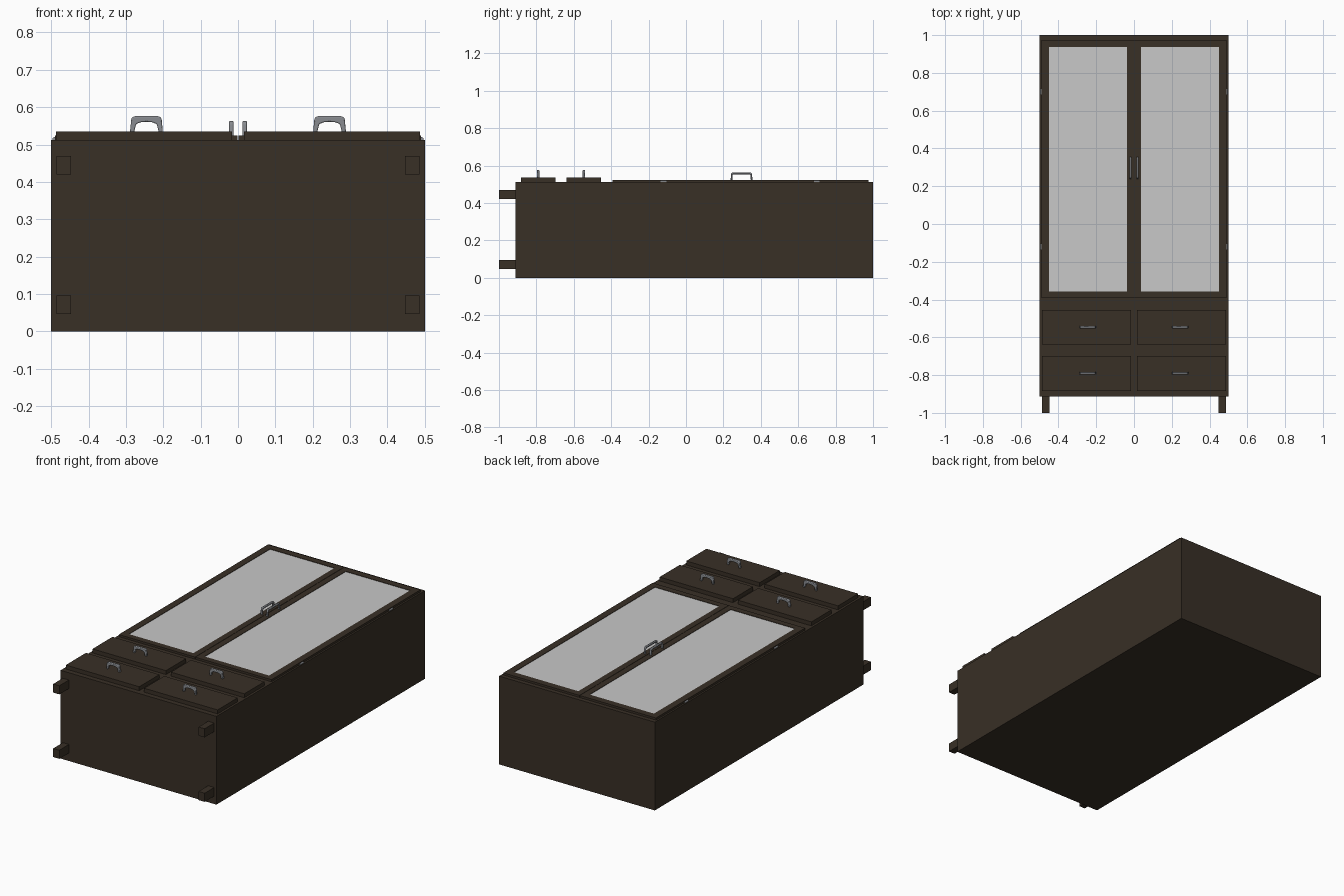
import bpy, bmesh, math
from mathutils import Vector

if "Cube" in bpy.data.objects:
    bpy.data.objects.remove(bpy.data.objects["Cube"])


def material(name, rgb):
    m = bpy.data.materials.new(name)
    m.diffuse_color = (*rgb, 1)
    m.use_nodes = True
    m.node_tree.nodes["Principled BSDF"].inputs["Base Color"].default_value = m.diffuse_color
    return m


WOOD = material("dark_brown_wood", (0.040, 0.029, 0.019))
GLASS = material("pale_grey_glass", (0.58, 0.58, 0.58))
METAL = material("grey_metal", (0.25, 0.26, 0.28))


def finish(bm, name, mat):
    bmesh.ops.recalc_face_normals(bm, faces=bm.faces)
    me = bpy.data.meshes.new(name)
    bm.to_mesh(me)
    bm.free()
    me.materials.append(mat)
    ob = bpy.data.objects.new(name, me)
    bpy.context.collection.objects.link(ob)
    return ob


def box(name, x, y, z, mat):
    bm = bmesh.new()
    bmesh.ops.create_cube(bm, size=1)
    for v in bm.verts:
        v.co = Vector([(a + b) / 2 + c * abs(b - a) for (a, b), c in zip((x, y, z), v.co)])
    return finish(bm, name, mat)


def frame(name, x, y, z, hx, hy, mat):
    """Rectangular frame: outer limits x, y and opening limits hx, hy."""
    bm = bmesh.new()
    rect = lambda a, b, h: [bm.verts.new(p) for p in
                            ((a[0], b[0], h), (a[1], b[0], h), (a[1], b[1], h), (a[0], b[1], h))]
    outer, inner = rect(x, y, z[0]), rect(hx, hy, z[0])
    for i in range(4):
        j = (i + 1) % 4
        bm.faces.new((outer[i], outer[j], inner[j], inner[i]))
    ext = bmesh.ops.extrude_face_region(bm, geom=bm.faces[:])
    for v in ext["geom"]:
        if isinstance(v, bmesh.types.BMVert):
            v.co.z = z[1]
    return finish(bm, name, mat)


def arc(cx, cy, r, a0, a1, n=5):
    return [(cx + r * math.cos(math.radians(a0 + (a1 - a0) * i / n)),
             cy + r * math.sin(math.radians(a0 + (a1 - a0) * i / n))) for i in range(n + 1)]


def handle(name, loc, half, height, foot, bar, thick, rise, along_y=False):
    """Arched pull: right half of the outline is mirrored, then given thickness."""
    r = 0.011
    outer = [(half, -0.002)] + arc(half - 0.003 - r, height - r, r, 0, 90)
    w, ri = half - foot, 0.008
    top = height - bar
    inner = [(0, top), (w * 0.45, top - rise * 0.3)] \
        + arc(w - ri - rise, top - rise - ri, ri, 70, 0) + [(w, -0.002)]
    right = inner + outer                      # centre underside -> foot -> top
    right.append((0, height))
    left = [(-u, h) for u, h in reversed(right[1:-1])]
    bm = bmesh.new()
    place = (lambda u, t, h: (t, u, h)) if along_y else (lambda u, t, h: (u, t, h))
    loop = [bm.verts.new(place(u, -thick / 2, h)) for u, h in right + left]
    face = bm.faces.new(loop)
    ext = bmesh.ops.extrude_face_region(bm, geom=[face])
    moved = [v for v in ext["geom"] if isinstance(v, bmesh.types.BMVert)]
    bmesh.ops.translate(bm, verts=moved, vec=place(0, thick, 0))
    ob = finish(bm, name, METAL)
    ob.location = loc
    bev = ob.modifiers.new("soft_edges", "BEVEL")
    bev.width, bev.segments, bev.limit_method = 0.003, 2, "ANGLE"
    bev.angle_limit = math.radians(60)
    bpy.ops.object.select_all(action="DESELECT")
    ob.select_set(True)
    bpy.context.view_layer.objects.active = ob
    bpy.ops.object.shade_smooth_by_angle(angle=math.radians(40))
    return ob


# Cabinet body, lying on its back
BODY_TOP, DOOR_TOP, DRAWER_TOP = 0.512, 0.524, 0.535
box("cabinet_body", (-0.5, 0.5), (-0.912, 1.0), (0, BODY_TOP), WOOD)

for side, s in (("left", -1), ("right", 1)):
    span = lambda a, b: tuple(sorted((s * a, s * b)))

    # Legs
    for pos, z in (("back", (0.046, 0.096)), ("front", (0.420, 0.470))):
        box(f"{side}_{pos}_leg", span(0.447, 0.486), (-1.0, -0.905), z, WOOD)

    # Glazed door, pull and hinges
    frame(f"{side}_door_frame", span(0.001, 0.49), (-0.393, 0.975), (BODY_TOP - 0.003, DOOR_TOP),
          span(0.036, 0.45), (-0.358, 0.936), WOOD)
    box(f"{side}_door_glass", span(0.034, 0.452), (-0.36, 0.938), (0.514, 0.5215), GLASS)
    handle(f"{side}_door_handle", (s * 0.018, 0.297, DOOR_TOP), 0.059, 0.039,
           0.010, 0.010, 0.012, 0.0, along_y=True)
    for i, y in enumerate((-0.12, 0.70)):
        bm = bmesh.new()
        bmesh.ops.create_cone(bm, cap_ends=True, segments=12, radius1=0.005, radius2=0.005, depth=0.03)
        hinge = finish(bm, f"{side}_hinge_{i + 1}", METAL)
        hinge.rotation_euler.x = math.pi / 2
        hinge.location = (s * 0.4915, y, 0.515)

    # Drawers with pulls
    for row, y in (("lower", (-0.883, -0.698)), ("upper", (-0.638, -0.454))):
        box(f"{side}_{row}_drawer", span(0.016, 0.487), y, (BODY_TOP - 0.003, DRAWER_TOP), WOOD)
        handle(f"{side}_{row}_drawer_handle", (s * 0.245, sum(y) / 2, DRAWER_TOP),
               0.044, 0.041, 0.011, 0.015, 0.013, 0.004)
